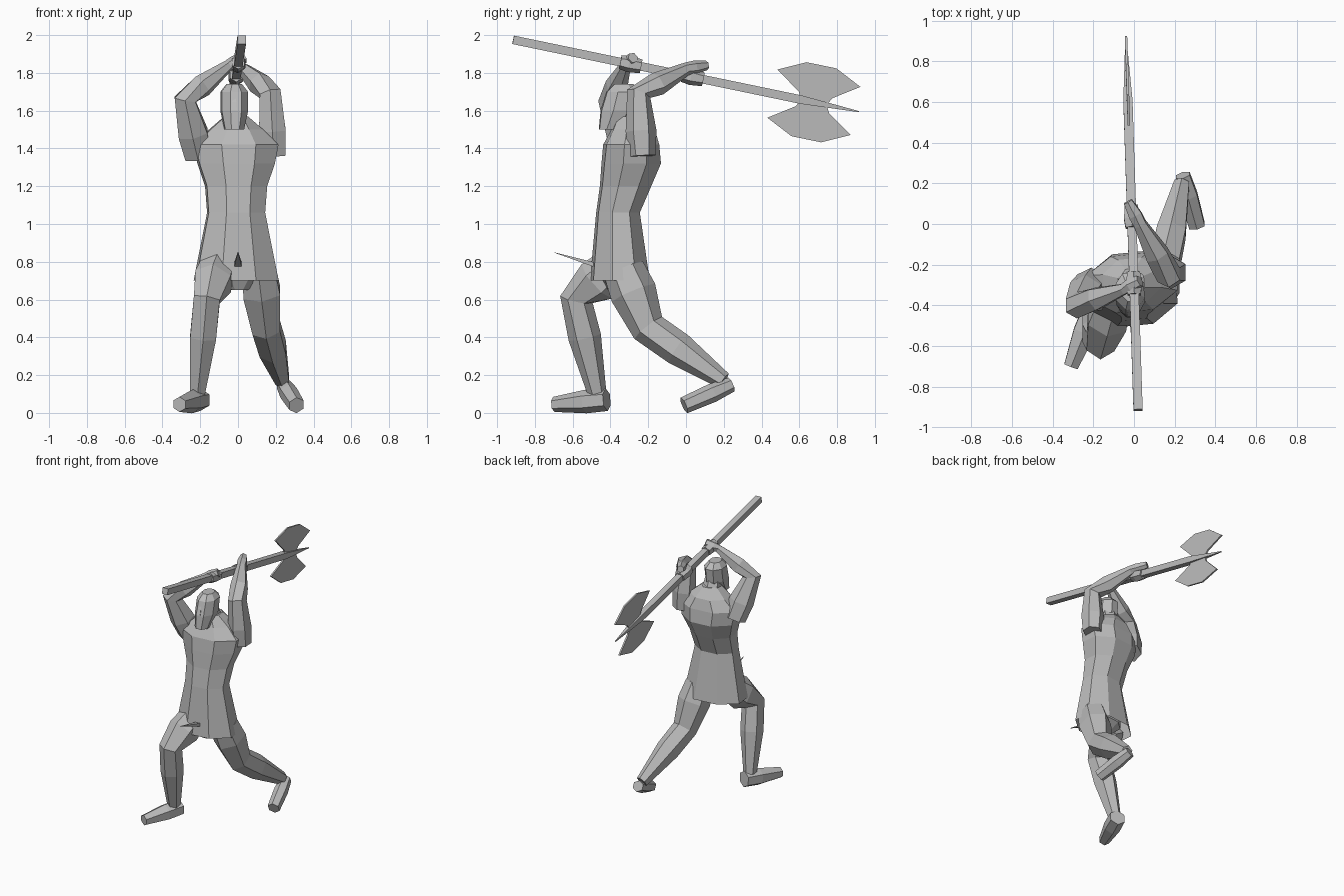
import bpy, bmesh, math
from mathutils import Vector, Matrix

cube = bpy.data.objects.get("Cube")
if cube:
    bpy.data.objects.remove(cube)

COLOUR = (.5, .5, .5, 1)
grey = bpy.data.materials.new("plain grey")
grey.use_nodes = True
grey.diffuse_color = COLOUR
grey.node_tree.nodes["Principled BSDF"].inputs["Base Color"].default_value = COLOUR


def loft(name, rings, open_start=False):
    """Skin a list of equal-length point rings into one flat-faced object."""
    bm = bmesh.new()
    rows = [[bm.verts.new(point) for point in ring] for ring in rings]
    count = len(rows[0])
    for lower, upper in zip(rows, rows[1:]):
        for i in range(count):
            j = (i + 1) % count
            bm.faces.new((lower[i], lower[j], upper[j], upper[i]))
    if not open_start:
        bm.faces.new(rows[0])
    bm.faces.new(rows[-1])
    bmesh.ops.recalc_face_normals(bm, faces=bm.faces[:])
    mesh = bpy.data.meshes.new(name)
    bm.to_mesh(mesh)
    bm.free()
    mesh.materials.append(grey)
    bpy.context.collection.objects.link(bpy.data.objects.new(name, mesh))


def ellipse(centre, across, along, sides):
    """Ring of points around a centre, spanned by two half-axis vectors."""
    angles = [math.tau * (i + .5) / sides for i in range(sides)]
    return [centre + across * math.cos(a) + along * math.sin(a) for a in angles]


def stack(name, centre_x, rows, open_start=False):
    """Loft level octagons given as height, half width, half depth, centre y."""
    turn = Matrix.Rotation(.1, 3, "Z")
    widen = 1 / math.cos(math.pi / 8)
    rings = []
    for height, half_width, half_depth, centre_y in rows:
        across = turn @ Vector((half_width * widen, 0, 0))
        along = turn @ Vector((0, half_depth * widen, 0))
        rings.append(ellipse(Vector((centre_x, centre_y, height)), across, along, 8))
    loft(name, rings, open_start)


def limb(name, joints, bulge=1.2, sides=6, depth=1):
    """Loft through joints (x, y, z, radius), swelling between each pair."""
    path = []
    for start, end in zip(joints, joints[1:]):
        start, end = Vector(start), Vector(end)
        muscle = start.lerp(end, .4)
        muscle.w *= bulge
        path += [start, muscle]
    path.append(Vector(joints[-1]))
    rings = []
    for i, joint in enumerate(path):
        before, after = path[max(i - 1, 0)], path[min(i + 1, len(path) - 1)]
        direction = (after - before).xyz.normalized()
        across = Vector((1, 0, 0))
        across = (across - direction * across.dot(direction)).normalized()
        along = direction.cross(across)
        rings.append(ellipse(joint.xyz, across * joint.w, along * joint.w * depth, sides))
    loft(name, rings)


# Tunic: flared open skirt, narrow waist, broad chest and sloping shoulders
stack("tunic", -.01, [
    (.7, .22, .15, -.35),
    (1.06, .15, .11, -.36),
    (1.2, .16, .13, -.32),
    (1.32, .2, .15, -.29),
    (1.42, .22, .14, -.29),
    (1.5, .14, .11, -.28),
    (1.57, .06, .07, -.29),
], open_start=True)
limb("tunic_flap", [(0, -.47, .78, .03), (0, -.7, .85, .002)], bulge=1, sides=4, depth=.6)
stack("pelvis", 0, [(.65, .05, .05, -.36), (.73, .14, .1, -.35), (.85, .15, .09, -.35)])

# Bearded head with a flat crown
stack("head", -.02, [
    (1.5, .05, .06, -.4),
    (1.6, .07, .1, -.35),
    (1.7, .07, .09, -.33),
    (1.74, .04, .05, -.33),
])
limb("nose", [(-.02, -.42, 1.67, .01), (-.02, -.44, 1.6, .02)], sides=4)
limb("neck", [(-.02, -.26, 1.45, .08), (-.02, -.32, 1.63, .06)], bulge=1)

# Arms raised overhead: shoulder, elbow, wrist, knuckles
limb("right_arm", [
    (-.21, -.29, 1.36, .08),
    (-.28, -.4, 1.66, .065),
    (-.05, -.32, 1.84, .03),
    (.03, -.28, 1.88, .03),
])
limb("left_arm", [
    (.19, -.23, 1.36, .07),
    (.17, -.25, 1.69, .065),
    (.03, 0, 1.82, .035),
    (-.03, .11, 1.84, .025),
])

# Legs in a long stride: hip, knee, ankle
limb("right_leg", [(-.11, -.4, .76, .1), (-.165, -.58, .6, .08), (-.215, -.47, .1, .045)], depth=1.1)
limb("left_leg", [(.11, -.33, .76, .1), (.15, -.2, .45, .085), (.235, .2, .17, .042)], depth=1.1)

# Feet: heel to toe, the trailing heel lifted
limb("right_foot", [(-.2, -.42, .07, .06), (-.31, -.7, .045, .04)])
limb("left_foot", [(.24, .24, .15, .04), (.31, -.01, .04, .045)])

# Square axe handle that narrows to a point beyond the blades
butt = Vector((.02, -.915, 1.975, .032))
point = Vector((-.04, .915, 1.595, .032))
spike = point.copy()
spike.w = .004
limb("axe_handle", [butt, butt.lerp(point, .83), spike], bulge=1, sides=4)

# Fingers curled round the handle
for label, grip in (("right", .34), ("left", .52)):
    ends = [butt.lerp(point, grip + shift) for shift in (-.03, .03)]
    for end in ends:
        end.w = .037
    limb(label + "_fingers", ends)

# Matching blades above and below the handle
forward = (point - butt).xyz.normalized()
upward = Vector((1, 0, 0)).cross(forward)
thickness = Vector((.006, 0, 0))
blade_centre = butt.lerp(point, .87).xyz
half_outline = [(.07, 0), (.09, .04), (.225, .13), (.08, .2)]
outline = half_outline + [(-a, b) for a, b in reversed(half_outline)]
for label, flip in (("upper", 1), ("lower", -1)):
    middle = [blade_centre + forward * a + upward * b * flip for a, b in outline]
    loft(label + "_blade", [[p - thickness for p in middle], [p + thickness for p in middle]])
